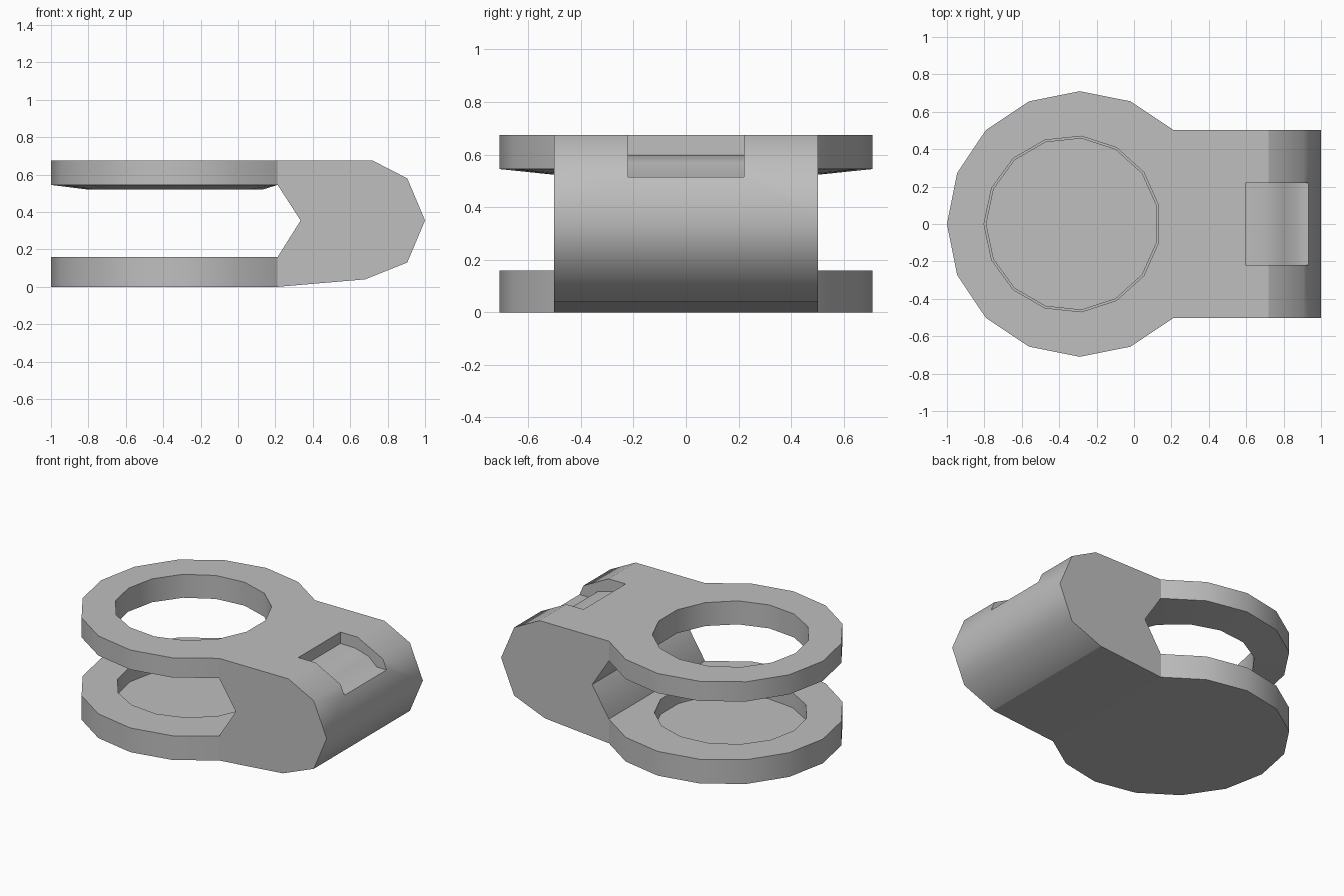
import bpy, bmesh
from math import radians, sin, cos, pi
from mathutils import Vector

cube = bpy.data.objects.get("Cube")
if cube:
    bpy.data.objects.remove(cube, do_unlink=True)

grey = bpy.data.materials.new("light grey")
grey.use_nodes = True
grey.diffuse_color = (0.52, 0.52, 0.52, 1)
grey.node_tree.nodes["Principled BSDF"].inputs["Base Color"].default_value = (0.52, 0.52, 0.52, 1)

HALF = 0.502   # half width of the hinge block
SEAM = 0.212   # where the rings meet the block


def make_object(name, bm):
    bmesh.ops.recalc_face_normals(bm, faces=bm.faces)
    mesh = bpy.data.meshes.new(name)
    bm.to_mesh(mesh)
    bm.free()
    mesh.materials.append(grey)
    obj = bpy.data.objects.new(name, mesh)
    bpy.context.collection.objects.link(obj)
    return obj


def activate(obj):
    bpy.ops.object.select_all(action='DESELECT')
    obj.select_set(True)
    bpy.context.view_layer.objects.active = obj


def smooth(obj):
    activate(obj)
    bpy.ops.object.shade_smooth_by_angle(angle=radians(50), keep_sharp_edges=True)


def extrude_profile(name, profile, half):
    """Solid from an x-z profile, extruded along y."""
    bm = bmesh.new()
    face = bm.faces.new([bm.verts.new((x, -half, z)) for x, z in profile])
    new = bmesh.ops.extrude_face_region(bm, geom=[face])["geom"]
    verts = [v for v in new if isinstance(v, bmesh.types.BMVert)]
    bmesh.ops.translate(bm, verts=verts, vec=(0, 2 * half, 0))
    return make_object(name, bm)


def loop(bm, points, z):
    return [bm.verts.new((x, y, z)) for x, y in points]


def walls(bm, a, b, closed=True):
    n = len(a)
    for i in range(n if closed else n - 1):
        j = (i + 1) % n
        bm.faces.new((a[i], a[j], b[j], b[i]))


def annulus(bm, outer, inner):
    edges = []
    for ring in (outer, inner):
        for i, v in enumerate(ring):
            w = ring[(i + 1) % len(ring)]
            edges.append(bm.edges.get((v, w)) or bm.edges.new((v, w)))
    bmesh.ops.triangle_fill(bm, use_beauty=True, edges=edges, normal=Vector((0, 0, 1)))


def hole_points(radius):
    return [(-0.33 + radius * cos(pi + 2 * pi * i / 15),
             radius * sin(pi + 2 * pi * i / 15)) for i in range(15)]


# Round outline, cut straight where it joins the block
rim = [(-0.29 + 0.71 * cos(pi * i / 8), 0.71 * sin(pi * i / 8)) for i in range(2, 15)]

# Upper ring: through hole, underside dipping towards the hole
bm = bmesh.new()
top, under = loop(bm, rim, 0.675), loop(bm, rim, 0.545)
hole_top, hole_under = loop(bm, hole_points(0.472), 0.675), loop(bm, hole_points(0.472), 0.52)
walls(bm, top, under, closed=False)
walls(bm, hole_top, hole_under)
annulus(bm, top, hole_top)
annulus(bm, under, hole_under)
smooth(make_object("upper_ring", bm))

# Lower cup: same outline with a closed floor
bm = bmesh.new()
top, under = loop(bm, rim, 0.16), loop(bm, rim, 0)
cup_top, cup_floor = loop(bm, hole_points(0.46), 0.16), loop(bm, hole_points(0.46), 0.06)
walls(bm, top, under, closed=False)
walls(bm, cup_top, cup_floor)
annulus(bm, top, cup_top)
bm.faces.new(cup_floor)
bm.faces.new(under)
smooth(make_object("lower_cup", bm))

# Hinge block with rounded end and V notch
block = extrude_profile("hinge_block", [
    (SEAM, 0), (0.68, 0.04), (0.905, 0.13), (1, 0.355), (0.905, 0.58),
    (0.72, 0.675), (SEAM, 0.675), (SEAM, 0.545), (0.335, 0.355), (SEAM, 0.16)], HALF)

# Recessed slot with a curved floor and a front ledge
cutter = extrude_profile("slot_cutter", [
    (0.595, 0.8), (0.595, 0.6), (0.7, 0.598), (0.8, 0.57), (0.86, 0.515),
    (1.1, 0.515), (1.1, 0.8)], 0.22)
cutter.hide_render = True
activate(block)
mod = block.modifiers.new("slot", 'BOOLEAN')
mod.operation = 'DIFFERENCE'
mod.solver = 'EXACT'
mod.object = cutter
bpy.ops.object.modifier_apply(modifier=mod.name)
bpy.data.objects.remove(cutter, do_unlink=True)

# Crease where the flat top and bottom meet the rounded end
for edge in block.data.edges:
    a, b = (block.data.vertices[i].co for i in edge.vertices)
    if all(abs(p.x - 0.72) < 0.002 or abs(p.x - 0.68) < 0.002 for p in (a, b)):
        edge.use_edge_sharp = True
smooth(block)
